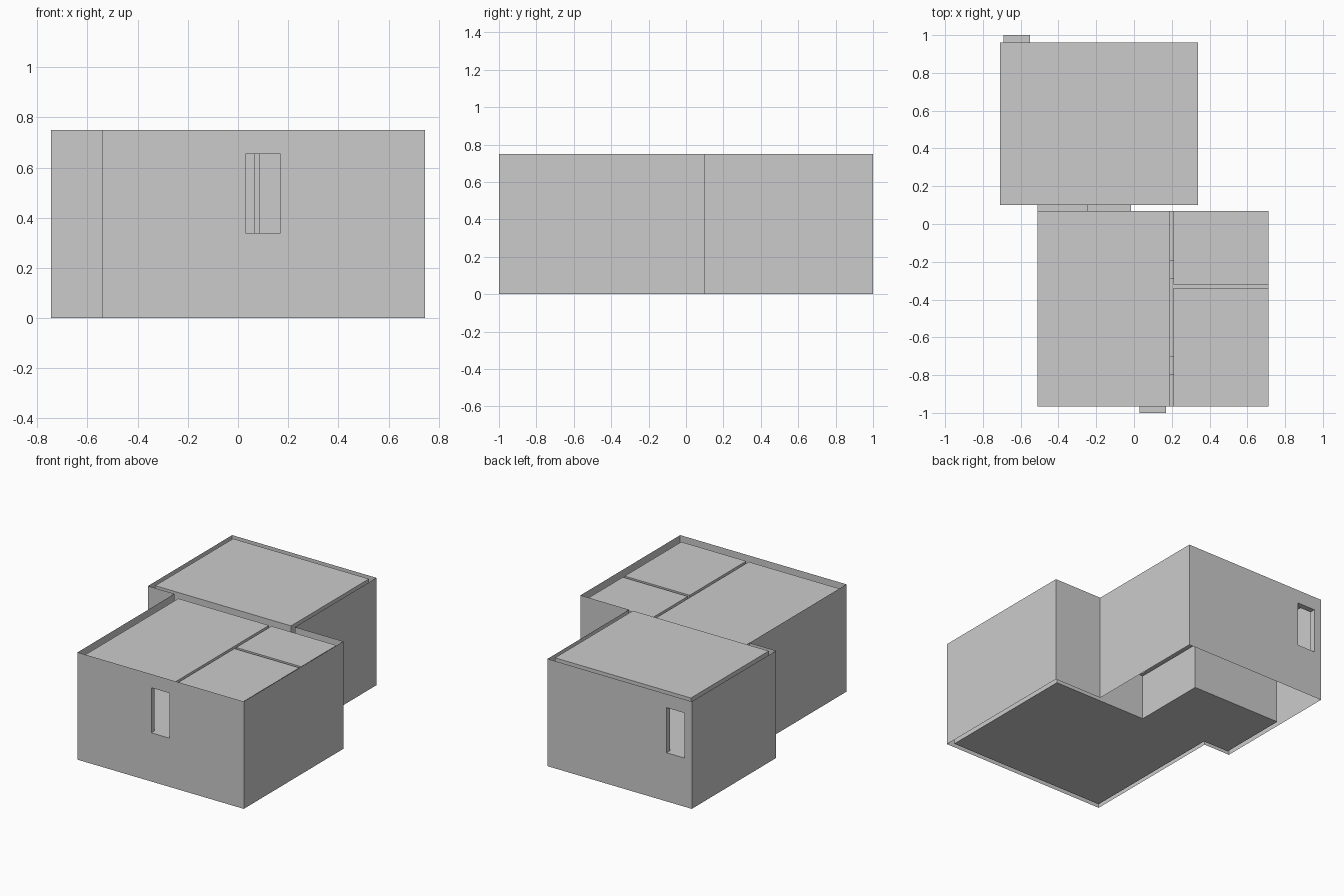
import bpy, bmesh

if "Cube" in bpy.data.objects:
    bpy.data.objects.remove(bpy.data.objects["Cube"])

FLOOR, HEAD = 0.34, 0.655   # upper floor level and door head height


def make_object(name, faces):
    """Weld a list of corner-loops into one mesh object."""
    bm = bmesh.new()
    for f in faces:
        bm.faces.new([bm.verts.new(c) for c in f])
    bmesh.ops.remove_doubles(bm, verts=bm.verts, dist=1e-5)
    me = bpy.data.meshes.new(name)
    bm.to_mesh(me)
    bm.free()
    ob = bpy.data.objects.new(name, me)
    bpy.context.collection.objects.link(ob)
    return ob


def in_gap(p, q, gap):
    """Distances along wall p-q of a gap, or None. gap = (axis, wall position, lo, hi)."""
    axis, pos, lo, hi = gap
    along = 0 if axis == 'y' else 1
    across = 1 - along
    if abs(p[across] - pos) > 1e-4 or abs(q[across] - pos) > 1e-4:
        return None
    a, b = sorted((p[along], q[along]))
    return (along, lo, hi) if a <= lo and hi <= b else None


def wall(p, q, z0, z1, gaps):
    """Flat wall from p to q with door-height openings left out."""
    found = [g for g in (in_gap(p, q, gap) for gap in gaps) if g]
    if not found:
        return [[(*p, z0), (*q, z0), (*q, z1), (*p, z1)]]
    along = found[0][0]
    cuts = sorted({p[along], q[along]} | {v for g in found for v in g[1:]},
                  reverse=p[along] > q[along])
    levels = sorted({z0, z1, FLOOR, HEAD})

    def at(v):
        return (v, p[1]) if along == 0 else (p[0], v)
    out = []
    for s, t in zip(cuts, cuts[1:]):
        for a, b in zip(levels, levels[1:]):
            opening = a == FLOOR and any(g[1] < (s + t) / 2 < g[2] for g in found)
            if not opening:
                out.append([(*at(s), a), (*at(t), a), (*at(t), b), (*at(s), b)])
    return out


def shell(name, outline, z0, z1, gaps=(), caps=True):
    """Walls round an outline, with floor and ceiling if capped."""
    faces = []
    for p, q in zip(outline, outline[1:] + outline[:1]):
        faces += wall(p, q, z0, z1, gaps)
    if caps:
        faces.append([(*p, z0) for p in reversed(outline)])
        faces.append([(*p, z1) for p in outline])
    return make_object(name, faces)


def rect(x0, x1, y0, y1):
    return [(x0, y0), (x1, y0), (x1, y1), (x0, y1)]


def passage(name, x0, x1, y0, y1, through):
    """Door lining: sill, head and two jambs, open along the given axis."""
    r = rect(x0, x1, y0, y1)
    sides = [(r[1], r[2]), (r[3], r[0])] if through == 'y' else [(r[0], r[1]), (r[2], r[3])]
    faces = [f for p, q in sides for f in wall(p, q, FLOOR, HEAD, ())]
    faces += [[(*p, z) for p in r] for z in (FLOOR, HEAD)]
    return make_object(name, faces)


# Outer walls, open at top and bottom
shell("outer_walls",
      [(-.54, -1), (.745, -1), (.745, .10), (.37, .10),
       (.37, 1), (-.745, 1), (-.745, .07), (-.54, .07)],
      0, .75, [('y', -1, .03, .17), ('y', 1, -.69, -.55)], caps=False)

# Lower storey, one space reaching under the back room
shell("lower_storey",
      [(-.51, -.965), (.712, -.965), (.712, .07), (-.015, .07),
       (-.015, .60), (-.71, .60), (-.71, .10), (-.51, .10)], 0, .32)

# Upper rooms
inner = [('x', .19, -.29, -.19), ('x', .19, -.80, -.70)]
shell("main_room", rect(-.51, .19, -.965, .07), FLOOR, .725,
      inner + [('y', -.965, .03, .17), ('y', .07, -.25, -.015)])
shell("right_front_room", rect(.21, .712, -.965, -.34), FLOOR, .725,
      [('x', .21, -.80, -.70)])
shell("right_back_room", rect(.21, .712, -.32, .07), FLOOR, .725,
      [('x', .21, -.29, -.19)])
shell("back_room", rect(-.71, .34, .10, .96), FLOOR, .75,
      [('y', .10, -.25, -.015), ('y', .96, -.69, -.55)])

# Door linings through the walls
passage("front_door_lining", .03, .17, -1, -.965, 'y')
passage("back_door_lining", -.69, -.55, .96, 1, 'y')
passage("middle_opening_lining", -.25, -.015, .07, .10, 'y')
passage("right_front_door_lining", .19, .21, -.80, -.70, 'x')
passage("right_back_door_lining", .19, .21, -.29, -.19, 'x')

# Thin partition seen through the front door
shell("hall_partition", rect(.065, .085, -.30, .07), FLOOR, .725, caps=False)
